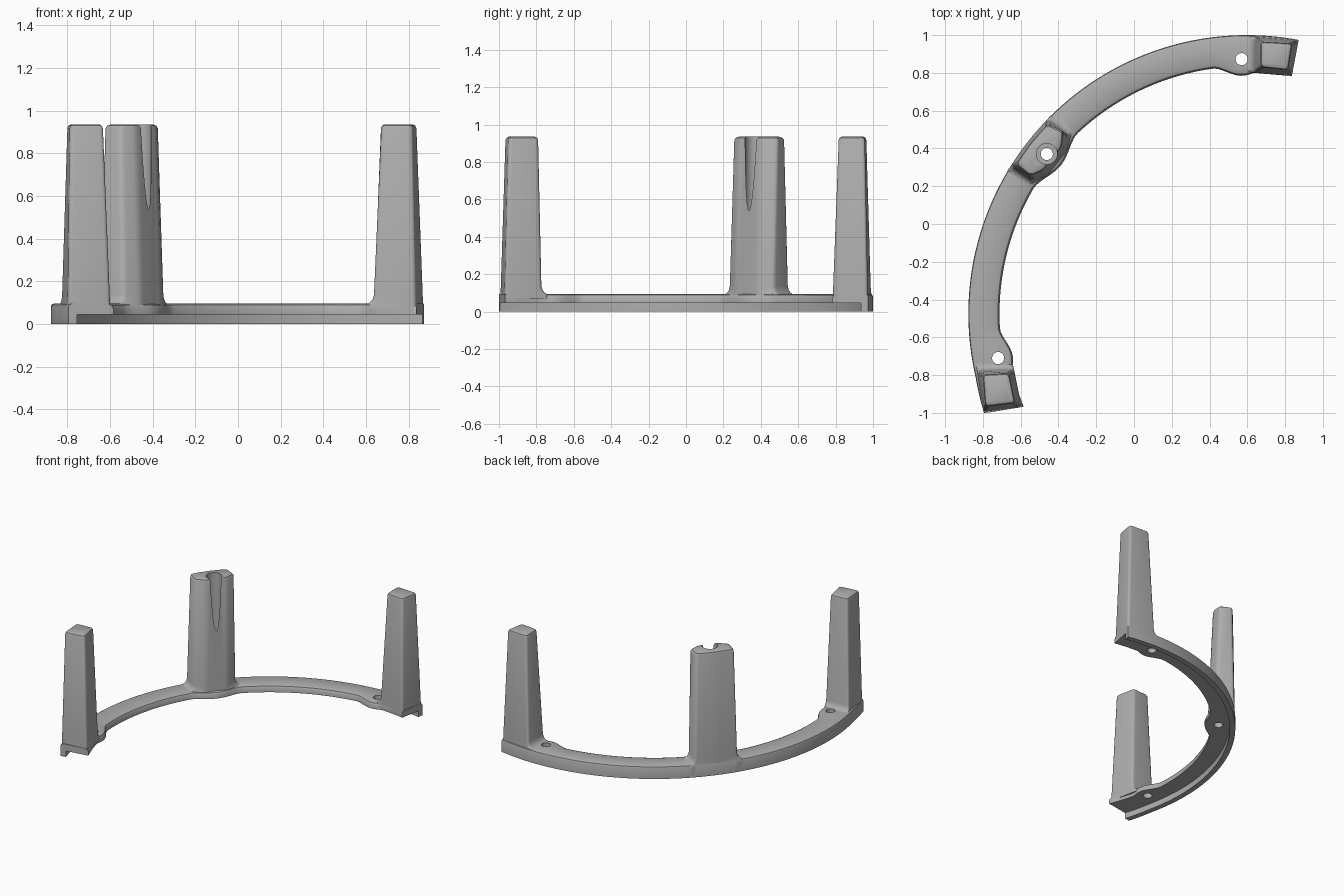
import bpy, bmesh
from math import radians, sin, cos, pi
from mathutils import Vector

if "Cube" in bpy.data.objects:
    bpy.data.objects.remove(bpy.data.objects["Cube"])

CX, CY, R, RI = 0.598, -0.475, 1.475, 1.31   # arc centre and radii
TOP, STEP, HEIGHT = 0.095, 0.045, 0.935
START, END = 79.3, 200.7                      # arc ends in degrees
BOSSES = [(91.2, 1.348), (141.4, 1.356), (190.1, 1.338)]

grey = bpy.data.materials.new("plain grey")
grey.use_nodes = True
colour = (0.42, 0.42, 0.42, 1)
grey.diffuse_color = colour
grey.node_tree.nodes["Principled BSDF"].inputs["Base Color"].default_value = colour


def polar(r, deg):
    a = radians(deg)
    return Vector((CX + r * cos(a), CY + r * sin(a)))


def loft(name, sections):
    """Closed solid through rings of points with equal counts."""
    bm = bmesh.new()
    rings = [[bm.verts.new(p) for p in s] for s in sections]
    n = len(rings[0])
    for a, b in zip(rings, rings[1:]):
        for i in range(n):
            j = (i + 1) % n
            bm.faces.new((a[i], a[j], b[j], b[i]))
    bm.faces.new(rings[0])
    bm.faces.new(rings[-1])
    bmesh.ops.recalc_face_normals(bm, faces=bm.faces)
    mesh = bpy.data.meshes.new(name)
    bm.to_mesh(mesh)
    bm.free()
    mesh.materials.append(grey)
    ob = bpy.data.objects.new(name, mesh)
    bpy.context.collection.objects.link(ob)
    return ob


def boolean(target, other, operation):
    mod = target.modifiers.new(operation, "BOOLEAN")
    mod.operation, mod.solver, mod.object = operation, "EXACT", other
    bpy.context.view_layer.objects.active = target
    bpy.ops.object.modifier_apply(modifier=mod.name)
    bpy.data.objects.remove(other)


def cylinder(name, centre, radius, z0, z1):
    ring = [centre + radius * Vector((cos(i * pi / 20), sin(i * pi / 20))) for i in range(40)]
    return loft(name, [[(p.x, p.y, z) for p in ring] for z in (z0, z1)])


def inner_radius(deg):
    """Inner edge, swelling inward around each screw hole."""
    swell = 0
    for (c, _), width, side in zip(BOSSES, (6.5, 8, 6.5), (-1, 0, 1)):
        d = deg - c
        if abs(d) < width:
            swell = max(swell, 0.05 * cos(d / width * pi / 2) ** 1.5)
        if d * side > 0:
            swell = max(swell, 0.03)
    return RI - swell


# Curved base with rounded top edges and a thin outer rim underneath
sections = []
STEPS = 140
for i in range(STEPS + 1):
    deg = START + (END - START) * i / STEPS
    tail = max(0, (deg - 193) / (END - 193))
    ro, ri = R + 0.013 * tail, inner_radius(deg)
    profile = [(ro, 0), (ro, 0.08), (ro - 0.004, 0.09), (ro - 0.014, TOP),
               (ri + 0.025, TOP), (ri + 0.008, 0.088), (ri, 0.072), (ri, STEP),
               (ro - 0.04, STEP), (ro - 0.04, 0)]
    ring = []
    for r, z in profile:
        p = polar(r, deg + 1.9 * tail * (ro - r) / (ro - ri))   # skewed end cut
        ring.append((p.x, p.y, z))
    sections.append(ring)
body = loft("curved_base", sections)


def rounded(corners, radius, n=4):
    pts = []
    for i, c in enumerate(corners):
        a, b = corners[i - 1], corners[(i + 1) % len(corners)]
        p = c + (a - c).normalized() * radius
        q = c + (b - c).normalized() * radius
        for k in range(n + 1):
            t = k / n
            pts.append(p * (1 - t) ** 2 + c * 2 * t * (1 - t) + q * t * t)
    return pts


def pillar(name, base, top, flare, deg):
    """Tapered post with flared foot and softened top edge."""
    tangent = Vector((-sin(radians(deg)), cos(radians(deg))))
    levels = [(0.07, 0.04, 0), (0.094, 0.03, 0), (0.103, 0.015, 0), (0.115, 0.006, 0),
              (0.135, 0, 0), (HEIGHT - 0.018, 0, 0), (HEIGHT - 0.006, 0, 0.005),
              (HEIGHT, 0, 0.016)]
    sections = []
    for z, foot, inset in levels:
        t = (z - TOP) / (HEIGHT - TOP)
        pts = [b.lerp(u, t) if t > 0 else b + (u - b) * t for b, u in zip(base, top)]
        pts = [p + tangent * foot * f for p, f in zip(pts, flare)]
        mid = sum(pts, Vector((0, 0))) / len(pts)
        ring = rounded(pts, 0.02)
        ring = [p + (mid - p) * inset / 0.085 for p in ring]
        sections.append([(p.x, p.y, z) for p in ring])
    return loft(name, sections)


def points(*xy):
    return [Vector(p) for p in xy]


# End posts: ring-side corners come first and carry the flare
right_post = pillar(
    "left_post",
    points((0.637, 0.99), (0.635, 0.80), (0.833, 0.784), (0.87, 0.971)),
    points((0.67, 0.965), (0.672, 0.83), (0.815, 0.815), (0.838, 0.955)),
    (1, 1, 0, 0), 83)
left_post = pillar(
    "right_post",
    points((-0.828, -0.775), (-0.633, -0.772), (-0.596, -0.968), (-0.795, -0.994)),
    points((-0.80, -0.798), (-0.662, -0.79), (-0.63, -0.948), (-0.787, -0.967)),
    (-1, -1, 0, 0), 196)

# Middle post with an open round channel above its hole
middle_base = [(1.473, 135.8), (1.473, 142), (1.473, 148), (1.335, 148.2),
               (1.285, 145), (1.285, 138), (1.335, 135)]
middle_top = [(1.457, 136.4), (1.459, 141.8), (1.457, 147.2), (1.36, 147.6),
              (1.32, 144.9), (1.32, 138), (1.37, 135.2)]
middle_post = pillar("middle_post", [polar(*p) for p in middle_base],
                     [polar(*p) for p in middle_top], (-1, 0, 1, 1, 0, 0, -1), 141.6)
deg, r = BOSSES[1]
boolean(middle_post, cylinder("channel_cutter", polar(r, deg), 0.055, 0, 1), "DIFFERENCE")

# Join the posts, then drill the screw holes
for post in (right_post, left_post, middle_post):
    boolean(body, post, "UNION")
for deg, r in BOSSES:
    boolean(body, cylinder("hole_cutter", polar(r, deg), 0.032, -0.1, 0.2), "DIFFERENCE")

body.name = "curved_base_with_posts"
bpy.context.view_layer.objects.active = body
body.select_set(True)
bpy.ops.object.shade_smooth_by_angle(angle=radians(35))
